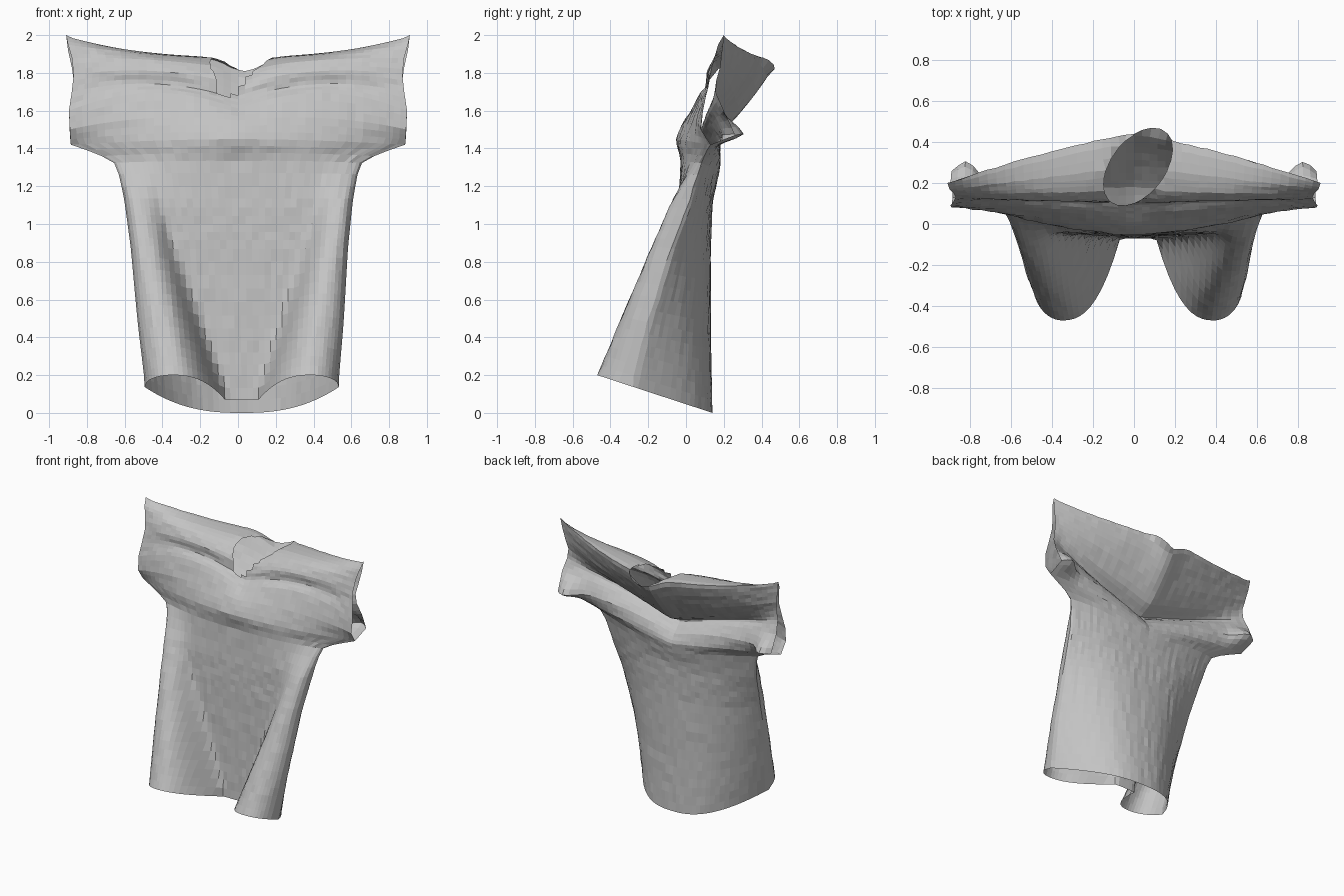
import bpy, bmesh, math, random

random.seed(4)
cube = bpy.data.objects.get("Cube")
if cube:
    bpy.data.objects.remove(cube)

COLS, STEPS = 22, 3

# Lower body: height, half width, side y, lobe y, centre y, back y, valley edge, lobe crest
BODY = [
    (0.00, .515, -.28, -.47, -.07, .14, .17, .72),
    (0.40, .55, -.20, -.34, -.06, .13, .40, .75),
    (0.85, .58, -.07, -.18, -.05, .13, .62, .86),
    (1.12, .61, .03, -.07, -.04, .14, .70, .90),
]
# Upper half widths, then (y, z) paths at the middle, half way and at the cuff
UPPER_W = [.65, .885, .89, .895, .88, .87, .88, .90, .91]
FRONT = [
    [(-.02, 1.34), (-.06, 1.45), (-.01, 1.55), (.05, 1.61), (.09, 1.66),
     (.11, 1.74), (.16, 1.82), (.28, 1.88), (.46, 1.89)],
    [(-.01, 1.34), (.00, 1.44), (.03, 1.56), (.08, 1.70), (.12, 1.74),
     (.11, 1.81), (.15, 1.87), (.22, 1.90), (.35, 1.91)],
    [(.08, 1.33), (.13, 1.42), (.08, 1.50), (.09, 1.60), (.11, 1.70),
     (.13, 1.79), (.15, 1.88), (.17, 1.95), (.20, 2.0)],
]
BACK = [
    [(.16, 1.20), (.175, 1.28), (.14, 1.34), (.09, 1.39), (.06, 1.42),
     (.18, 1.48), (.28, 1.60), (.38, 1.74), (.46, 1.89)],
    [(.15, 1.28), (.18, 1.36), (.18, 1.45), (.13, 1.52), (.09, 1.55),
     (.17, 1.60), (.25, 1.70), (.31, 1.81), (.35, 1.91)],
    [(.08, 1.33), (.13, 1.42), (.21, 1.47), (.20, 1.60), (.16, 1.69),
     (.16, 1.76), (.18, 1.83), (.19, 1.92), (.20, 2.0)],
]


def lerp(a, b, t):
    return tuple(p + (q - p) * t for p, q in zip(a, b))


def body_point(row, u, front):
    """Point of the lower body at signed position u across the panel."""
    h, w, ye, yl, yc, yb, valley, m = row
    s = abs(u)
    if not front:
        y = yb - (yb - ye) * s ** 2.5
    elif s > m:
        y = ye + (yl - ye) * math.sqrt(max(0, 1 - ((s - m) / (1 - m)) ** 2))
    else:
        t = max(0, (s - valley) / (m - valley))
        y = yc + (yl - yc) * (1 - (1 - t) ** 2.5)
    fade = 1 - h / 1.33
    return (u * w + .02 * fade, y, h - .328 * (y - .14) * fade)


def upper_point(i, u, front):
    """Point of the shoulders and sleeves, blended across three paths."""
    paths = FRONT if front else BACK
    w = UPPER_W[i]
    x = .65 * u + (w - .65) * u ** 3
    s = abs(x) / w
    weights = ((1 - s) * (1 - 2 * s), 4 * s * (1 - s), s * (2 * s - 1))
    y, z = (sum(k * p[i][a] for k, p in zip(weights, paths)) for a in (0, 1))
    # Bunched cloth at the back of each cuff
    if i == 2 and not front:
        y += .13 * math.exp(-((abs(x) - .82) / .07) ** 2)
    # Sag of the back neckline
    z -= .08 * (i / 8) ** 4 * math.exp(-((x - .03) / .11) ** 2)
    return (x, y, z)


def panel_rows(front):
    rows = []
    us = [.5 * v + .5 * math.sin(v * math.pi / 2)
          for v in (c / COLS for c in range(-COLS, COLS + 1))]
    for a, b in zip(BODY, BODY[1:]):
        for k in range(6):
            row = lerp(a, b, k / 6)
            rows.append([body_point(row, u, front) for u in us])
    keys = [[body_point(BODY[-1], u, front) for u in us]]
    keys += [[upper_point(i, u, front) for u in us] for i in range(len(UPPER_W))]
    for a, b in zip(keys, keys[1:]):
        for k in range(STEPS):
            rows.append([lerp(p, q, k / STEPS) for p, q in zip(a, b)])
    rows.append(keys[-1])
    return rows


def neck_radius(c):
    """Distance from the slanted neck ellipse centre; 1 on its rim."""
    dy = c.y - .28
    dx = c.x - .02 - .4 * dy
    return math.hypot(dx / .15, dy / .19)


bm = bmesh.new()
for front in (True, False):
    grid = [[bm.verts.new(p) for p in row] for row in panel_rows(front)]
    faces = []
    for r0, r1 in zip(grid, grid[1:]):
        for c in range(len(r0) - 1):
            quad = [r0[c], r0[c + 1], r1[c + 1], r1[c]]
            faces.append(bm.faces.new(quad if front else quad[::-1]))
    if front:
        # Neck opening
        hole = [f for f in faces if f.calc_center_median().z > 1.6
                and neck_radius(f.calc_center_median()) < 1]
        bmesh.ops.delete(bm, geom=hole, context='FACES')

# Sew the panels along the sides and shoulders, leaving hem, cuffs and neck open
bmesh.ops.remove_doubles(bm, verts=bm.verts[:], dist=.0008)

# Pull the neck rim onto a clean ellipse
for v in bm.verts:
    if v.is_boundary and v.co.z > 1.6 and abs(v.co.x) < .3:
        k = min(1.25, max(.8, 1 / neck_radius(v.co)))
        v.co.x = .02 + (v.co.x - .02) * k
        v.co.y = .28 + (v.co.y - .28) * k

# Soften the cloth, then add faint crumples
inner = [v for v in bm.verts if not v.is_boundary]
for _ in range(2):
    bmesh.ops.smooth_vert(bm, verts=inner, factor=.4,
                          use_axis_x=True, use_axis_y=True, use_axis_z=True)
for v in inner:
    v.co.y += random.uniform(-.003, .003)

mesh = bpy.data.meshes.new("shirt")
bm.to_mesh(mesh)
bm.free()
shirt = bpy.data.objects.new("shirt", mesh)
bpy.context.collection.objects.link(shirt)

# Plain grey cloth
cloth = bpy.data.materials.new("grey cloth")
cloth.use_nodes = True
grey = (.55, .55, .55, 1)
cloth.diffuse_color = grey
cloth.node_tree.nodes["Principled BSDF"].inputs["Base Color"].default_value = grey
mesh.materials.append(cloth)
